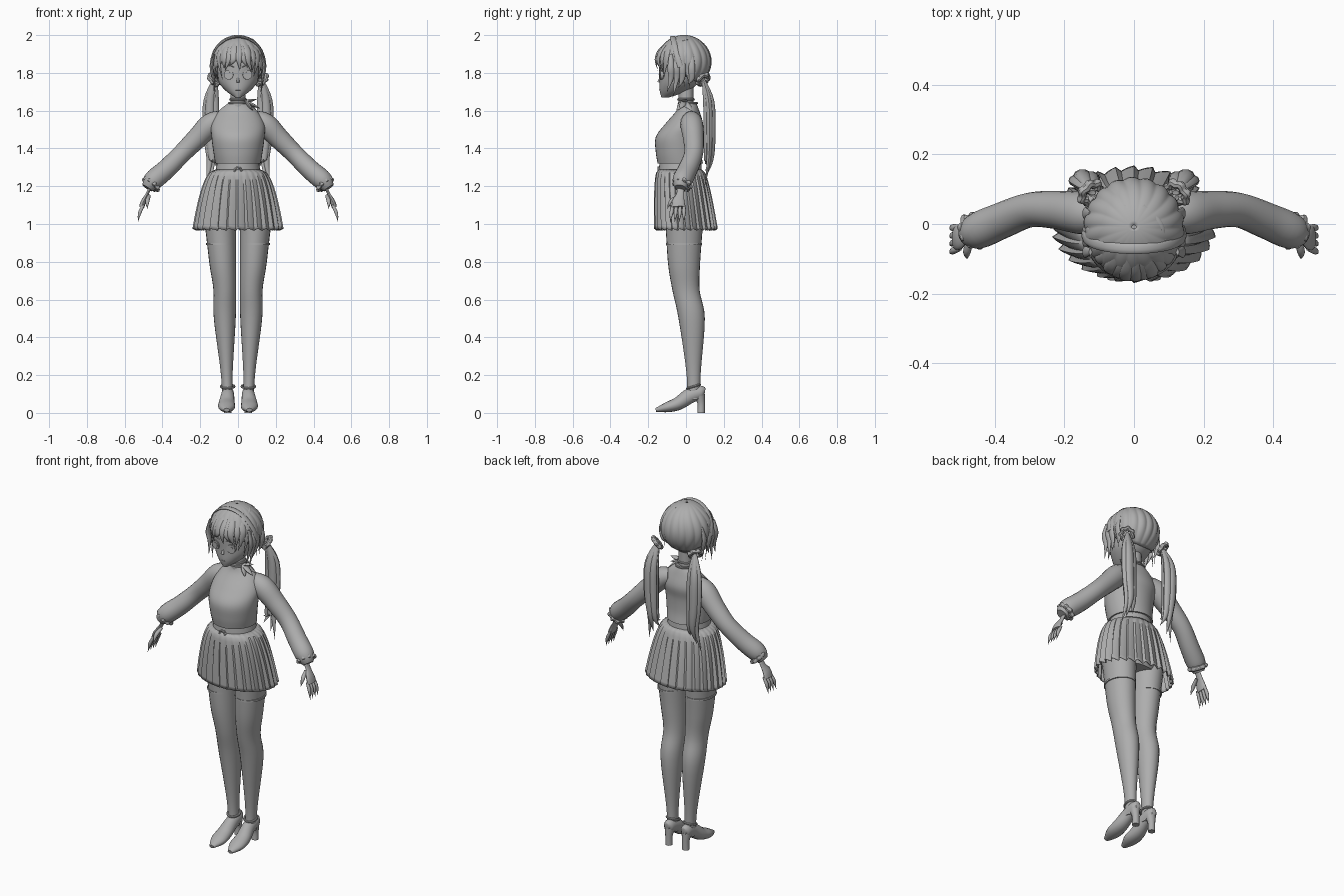
import bpy, bmesh, math, random
from mathutils import Vector

random.seed(4)
cube = bpy.data.objects.get("Cube")
if cube:
    bpy.data.objects.remove(cube)

X_AXIS, Y_AXIS, Z_AXIS = Vector((1, 0, 0)), Vector((0, 1, 0)), Vector((0, 0, 1))
SIDES = {"left": 1, "right": -1}

# The single material
colour = (.42, .42, .42, 1)
grey = bpy.data.materials.new("plain_grey")
grey.use_nodes = True
grey.diffuse_color = colour
grey.node_tree.nodes["Principled BSDF"].inputs["Base Color"].default_value = colour


def skin(name, rows, capped=True, looped=False, thickness=0):
    """Join closed rows of points into one smooth mesh object."""
    bm = bmesh.new()
    rows = [[bm.verts.new(point) for point in row] for row in rows]
    count = len(rows[0])
    following = rows[1:] + rows[:1] if looped else rows[1:]
    for low, high in zip(rows, following):
        for i in range(count):
            j = (i + 1) % count
            bm.faces.new((low[i], low[j], high[j], high[i]))
    if capped:
        bm.faces.new(rows[0])
        bm.faces.new(rows[-1])
    bmesh.ops.recalc_face_normals(bm, faces=bm.faces[:])
    mesh = bpy.data.meshes.new(name)
    bm.to_mesh(mesh)
    bm.free()
    mesh.materials.append(grey)
    mesh.shade_smooth()
    mesh.set_sharp_from_angle(angle=math.radians(40))
    obj = bpy.data.objects.new(name, mesh)
    bpy.context.collection.objects.link(obj)
    if thickness:
        solid = obj.modifiers.new("thickness", "SOLIDIFY")
        solid.thickness = thickness
        solid.offset = 0


def spline(points, steps):
    """Smooth curve through tuples of equal length."""
    curve, last = [], len(points) - 1
    for i in range(last):
        a, b, c, d = (points[max(0, min(last, i + k))] for k in (-1, 0, 1, 2))
        for step in range(steps):
            t = step / steps
            curve.append([q + t * (r - p + t * (2 * p - 5 * q + 4 * r - w + t * (3 * (q - r) + w - p))) / 2
                          for p, q, r, w in zip(a, b, c, d)])
    return curve + [list(points[-1])]


def tube(name, path, depth=1.0, side=X_AXIS, sides=20, steps=5, flat=False):
    """Loft ellipses along points (x, y, z, half_width) with an optional own half_depth."""
    points = spline(path, steps)
    centres = [Vector(point[:3]) for point in points]
    rows = []
    for i, point in enumerate(points):
        along = centres[min(i + 1, len(points) - 1)] - centres[max(i - 1, 0)]
        along = Z_AXIS if flat else along.normalized()
        across = (side - along * side.dot(along)).normalized()
        outward = along.cross(across)
        width = max(point[3], .001)
        deep = point[4] if len(point) > 4 else width * depth
        angles = [math.tau * k / sides for k in range(sides)]
        rows.append([centres[i] + across * width * math.cos(a) + outward * deep * math.sin(a) for a in angles])
    skin(name, rows)


def lock(name, points, width, depth=.5, side=Y_AXIS):
    """Leaf-shaped strand that swells and then runs to a point."""
    count = len(points)
    path = [(*point, width * math.sin(math.pi * (i + .6) / (count - .4))) for i, point in enumerate(points)]
    tube(name, path, depth=depth, side=side, sides=10)


def ruffle(name, points, radius, thick=.006, waves=0):
    """Ring about the axis between two points, wavy when waves are given."""
    centre, target = (Vector(point) for point in points)
    axis = (target - centre).normalized()
    first = axis.orthogonal().normalized()
    second = axis.cross(first)
    depth = .12 if waves else 0
    rows = []
    for i in range(64):
        a = math.tau * i / 64
        outward = first * math.cos(a) + second * math.sin(a)
        wave = radius * (1 + depth * math.sin(waves * a))
        section = [math.tau * k / 8 for k in range(8)]
        rows.append([centre + outward * (wave + thick * math.cos(b)) + axis * thick * math.sin(b)
                     for b in section])
    skin(name, rows, capped=False, looped=True)


def pair(build, name, points, *args, **options):
    """Build a part on the left and mirror it to the right."""
    for label, sign in SIDES.items():
        build(label + "_" + name, [(sign * x, *rest) for x, *rest in points], *args, **options)


# Torso
tube("sweater", [(0, -.03, 1.32, .12, .12), (0, -.04, 1.38, .13, .12), (0, -.04, 1.46, .14, .12),
                 (0, -.01, 1.53, .14, .1), (0, .01, 1.6, .1, .06), (0, .01, 1.64, .05, .045)], sides=36, flat=True)
tube("hips", [(0, 0, 1, .12, .09), (0, 0, 1.1, .16, .11), (0, -.03, 1.3, .1, .1)], flat=True)
tube("neck", [(0, 0, 1.6, .04), (0, 0, 1.75, .04)])
ruffle("choker", [(0, 0, 1.66), (0, 0, 2)], .041)
ruffle("collar", [(0, .01, 1.64), (0, .01, 2)], .048)

# Neck bow on the left side only
for tip in ((.12, -.03, 1.61), (.08, -.05, 1.6), (.1, .03, 1.6), (.1, 0, 1.66)):
    root = Vector((.04, -.01, 1.65))
    lock("neck_bow", [root, root.lerp(Vector(tip), .5), tip], .018)

# Pleated skirt with waistband
PLEATS = 28
fold = (.5, .2, -.15, -.55)
rows = []
for level in range(17):
    t = level / 16
    flare = t ** .4
    row = []
    for i in range(PLEATS * len(fold)):
        a = math.tau * i / (PLEATS * len(fold))
        pleat = 1 + .08 * flare * fold[i % len(fold)]
        row.append(((.11 + .12 * flare) * pleat * math.cos(a),
                    .03 * t - .03 + (.11 + .05 * flare) * pleat * math.sin(a),
                    1.29 - .32 * t + .01 * t * fold[i % len(fold)]))
    rows.append(row)
skin("pleated_skirt", rows, capped=False, thickness=.004)
tube("waistband", [(0, -.03, 1.27, .12, .115), (0, -.03, 1.33, .11, .11)], sides=36, flat=True)
ruffle("belt_ornament", [(0, -.145, 1.28), (0, -1, 1.28)], .018, waves=8)

# Arms and hands
pair(tube, "sleeve", [(.07, .03, 1.56, .04), (.14, .03, 1.53, .06), (.22, .04, 1.45, .055), (.3, .04, 1.37, .05),
                      (.38, .01, 1.29, .052), (.45, -.02, 1.23, .052), (.48, -.03, 1.19, .03)], side=Y_AXIS)
pair(ruffle, "cuff", [(.46, -.02, 1.21), (.5, -.04, 1.16)], .04, thick=.013, waves=9)
pair(tube, "palm", [(.46, -.03, 1.2, .02), (.48, -.03, 1.16, .02), (.5, -.04, 1.12, .033), (.51, -.04, 1.09, .035)],
     depth=.4, side=Y_AXIS)
for finger in range(4):
    y = .02 * finger - .07
    pair(lock, "finger", [(.5, y, 1.1), (.52, y * 1.1, 1.06), (.53, y * 1.2, 1.01)], .011, depth=.9)
pair(lock, "thumb", [(.47, -.04, 1.15), (.48, -.08, 1.12), (.48, -.1, 1.08)], .012, depth=.9, side=X_AXIS)

# Legs with stocking tops
pair(tube, "leg", [(.1, -.01, 1.12, .09), (.09, -.01, .95, .08), (.08, -.01, .78, .07), (.07, 0, .65, .06),
                   (.07, .03, .5, .058), (.06, .04, .22, .032), (.055, .04, .07, .028)],
     depth=1.2, sides=24, flat=True)
pair(tube, "stocking_top", [(.09, -.01, .89, .08), (.09, -.01, .9, .08)], depth=1.2, steps=1, flat=True)

# Heeled shoes
pair(tube, "shoe", [(.06, -.16, .015, .015, .01), (.06, -.1, .03, .043, .027), (.06, -.04, .05, .043, .035),
                    (.055, .02, .09, .035, .04), (.055, .08, .11, .03, .035), (.055, .1, .11, .015, .02)], sides=16)
pair(tube, "heel", [(.055, .08, 0, .02), (.055, .08, .05, .02), (.055, .07, .1, .03)], sides=12, flat=True)
pair(ruffle, "ankle_strap", [(.055, .04, .14), (.055, .01, .24)], .035)

# Head and face
tube("head", [(0, -.11, 1.67, .015, .02), (0, -.06, 1.71, .07, .08), (0, -.03, 1.77, .11, .11),
              (0, -.02, 1.88, .11, .12), (0, -.01, 1.95, .07, .08)], sides=32, flat=True)
tube("nose", [(0, -.13, 1.79, .003), (0, -.145, 1.75, .008)], sides=10)
tube("mouth", [(-.012, -.14, 1.71, .002), (.012, -.14, 1.71, .002)], side=Y_AXIS, sides=8)
for part, size, front in (("eye", .025, -.139), ("iris", .015, -.142)):
    pair(tube, part, [(.045, -.11, 1.79, size), (.05, front, 1.79, size)], steps=1)
pair(lock, "brow", [(.02, -.14, 1.83), (.05, -.135, 1.84), (.08, -.12, 1.83)], .005)

# Hair cap, longer at the back, with strand ridges running from the crown
rows = []
for ring in range(19):
    row = []
    for k in range(144):
        a = math.tau * k / 144
        back = (1 + math.sin(a)) / 2
        polar = max(.02, ring / 18) * math.radians(74 + 72 * back ** .6)
        ridge = abs(math.sin(9 * a + math.sin(3 * polar) / 2))
        reach = .14 * math.sin(polar) * (.97 + .05 * ridge * math.sin(polar))
        row.append((reach * math.cos(a), reach * math.sin(a) - .01, 1.86 + .138 * math.cos(polar)))
    rows.append(row)
skin("hair_cap", rows, capped=False, thickness=.006)

# Fringe fanned around the front, then longer side locks
for i in range(17):
    a = math.radians(12 * i - 96 + random.uniform(-3, 3))
    outward = Vector((.9 * math.sin(a), -math.cos(a), 0))
    across = Vector((math.cos(a), math.sin(a), 0))
    tip = 1.83 - .12 * abs(math.sin(a)) ** 3 + random.uniform(-.02, .02)
    sweep = across * .025 * math.sin(5 * a)
    start = Vector((0, -.01, 0))
    lock("fringe_lock", [start + outward * .08 + Z_AXIS * 1.97, start + outward * .13 + Z_AXIS * 1.92,
                         start + outward * .15 + Z_AXIS * 1.87, start + outward * .14 + sweep + Z_AXIS * tip],
         random.uniform(.015, .022), depth=.4, side=across)
for y, tip in ((-.08, 1.7), (-.05, 1.67), (-.02, 1.72), (.03, 1.74)):
    pair(lock, "side_lock", [(.125, y, 1.9), (.14, y, 1.83), (.13, y, 1.77), (.12, y - .02, tip)], .018)

# Headband and strands on the crown
arch = [math.pi * k / 10 for k in range(11)]
tube("headband", [(.145 * math.cos(a), -.03 - .04 * math.sin(a), 1.83 + .16 * math.sin(a), .016) for a in arch],
     depth=.4, side=Y_AXIS, sides=10)
for x in (-.06, .02, .07):
    lock("crown_strand", [(x / 3, .05, 1.98), (x, 0, 1.975), (x * 1.3, -.05, 1.96)], .014, side=X_AXIS)

# Pigtails of overlapping strands, tied with ruffled bands
pair(ruffle, "hair_tie", [(.125, .09, 1.765), (.2, .16, 1.68)], .03, thick=.013, waves=7)
for strand in range(5):
    a = math.tau * strand / 5
    dx, dy = .02 * math.cos(a), .015 * math.sin(a)
    pair(lock, "pigtail", [(.12, .09, 1.77), (.14 + dx, .12 + dy, 1.65), (.14 + dx, .125 + dy, 1.48),
                           (.13 + dx, .12 + dy, 1.34), (.13 + dx * 2, .1, 1.2 + .04 * strand)],
         .026, depth=.7, side=X_AXIS)
